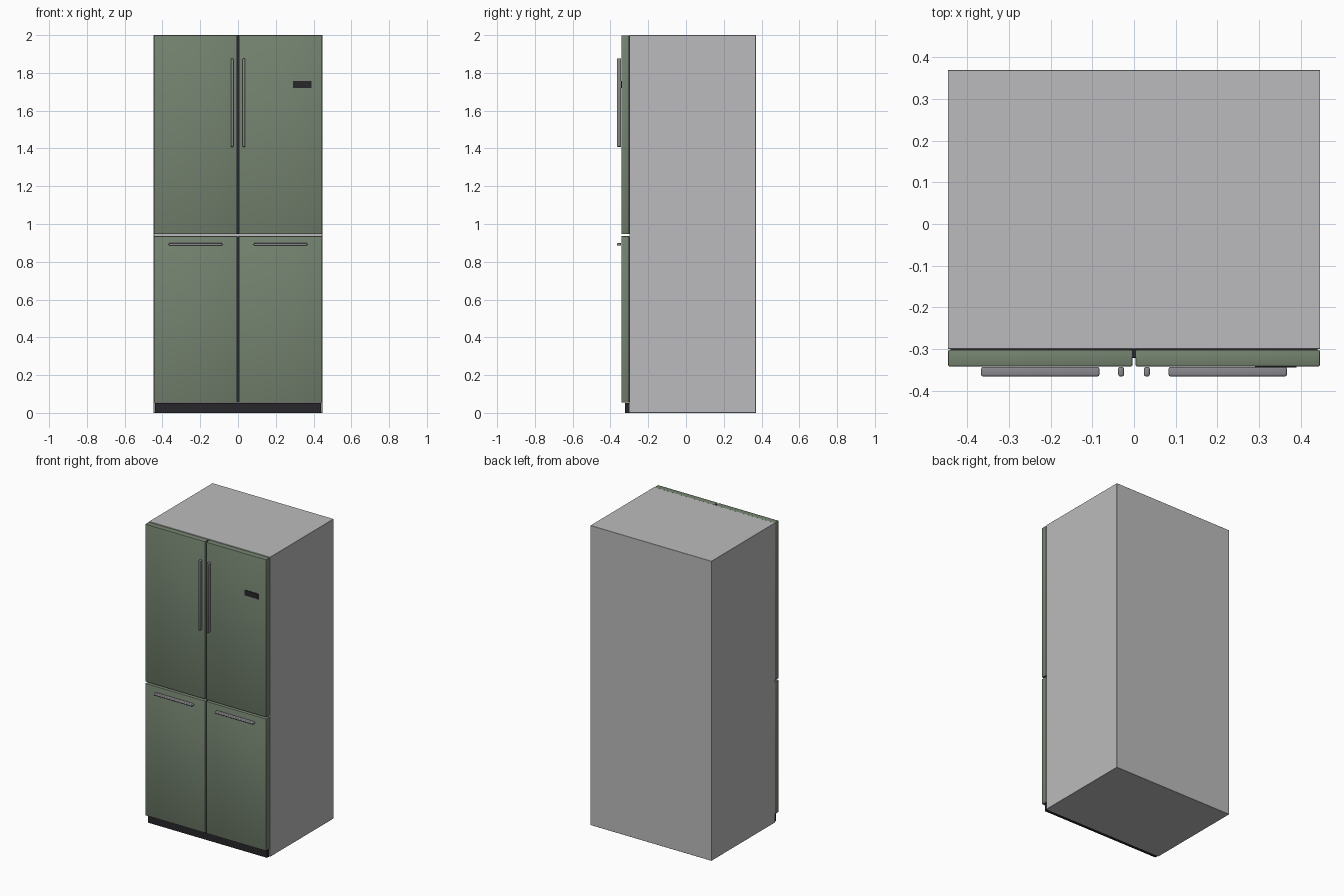
import bpy
import bmesh
from mathutils import Vector

cube = bpy.data.objects.get("Cube")
if cube:
    bpy.data.objects.remove(cube, do_unlink=True)


def material(name, r, g, b):
    mat = bpy.data.materials.new(name)
    mat.use_nodes = True
    mat.diffuse_color = (r, g, b, 1)
    mat.node_tree.nodes["Principled BSDF"].inputs["Base Color"].default_value = (r, g, b, 1)
    return mat


grey = material("cabinet grey", 0.50, 0.50, 0.51)
green = material("sage green", 0.175, 0.225, 0.16)
steel = material("handle steel", 0.25, 0.25, 0.27)
black = material("soft black", 0.02, 0.02, 0.024)


def box(name, low, high, mat, bevel=0.0, segments=2):
    """Box between two corners, with optionally rounded edges."""
    low, high = Vector(low), Vector(high)
    mid, size = (low + high) / 2, high - low
    bm = bmesh.new()
    bmesh.ops.create_cube(bm, size=1)
    bmesh.ops.scale(bm, vec=size, verts=bm.verts)
    if bevel:
        bmesh.ops.bevel(bm, geom=list(bm.edges), offset=bevel, segments=segments,
                        profile=0.5, affect="EDGES")
    mesh = bpy.data.meshes.new(name)
    bm.to_mesh(mesh)
    bm.free()
    mesh.materials.append(mat)
    obj = bpy.data.objects.new(name, mesh)
    obj.location = mid
    bpy.context.collection.objects.link(obj)
    if bevel:
        bpy.ops.object.select_all(action="DESELECT")
        obj.select_set(True)
        bpy.context.view_layer.objects.active = obj
        bpy.ops.object.shade_smooth_by_angle()
    return obj


def mirrored_box(name, low, high, mat, bevel=0.0, segments=2):
    """Left box at +x and its mirror image on the right."""
    box("left_" + name, low, high, mat, bevel, segments)
    box("right_" + name, (-high[0], low[1], low[2]), (-low[0], high[1], high[2]),
        mat, bevel, segments)


# Cabinet and recessed kick plate
box("cabinet", (-0.447, -0.30, 0), (0.447, 0.37, 2), grey, 0.001, 1)
box("kick_plate", (-0.44, -0.322, 0), (0.44, -0.299, 0.053), black)

# Doors, with the dark seals filling the gap between each pair
for level, bottom, top in (("upper", 0.947, 1.999), ("lower", 0.054, 0.936)):
    mirrored_box(level + "_door", (0.004, -0.342, bottom), (0.446, -0.302, top), green, 0.003)
    box(level + "_door_seal", (-0.006, -0.32, bottom), (0.006, -0.299, top - 0.002), black)

# Bar handles
mirrored_box("upper_handle", (0.024, -0.366, 1.408), (0.038, -0.343, 1.876), steel, 0.005, 3)
mirrored_box("lower_handle", (0.083, -0.366, 0.885), (0.367, -0.343, 0.899), steel, 0.005, 3)

# Control display on the left door
box("control_display", (0.29, -0.345, 1.721), (0.39, -0.340, 1.757), black)
